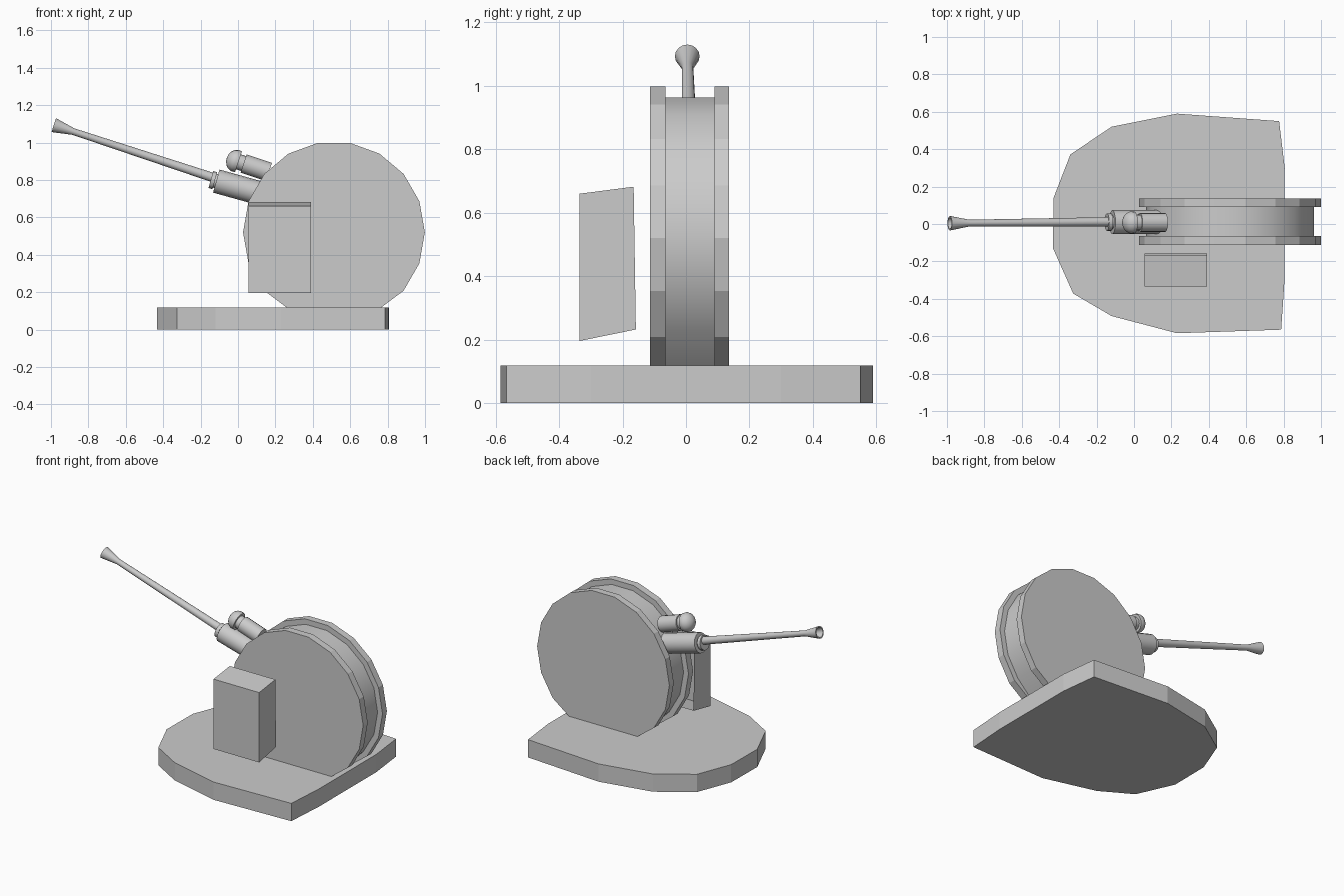
import bpy, bmesh, math
from mathutils import Vector

if "Cube" in bpy.data.objects:
    bpy.data.objects.remove(bpy.data.objects["Cube"])


def make_object(name, bm, smooth=False):
    bmesh.ops.remove_doubles(bm, verts=bm.verts, dist=1e-5)
    bmesh.ops.recalc_face_normals(bm, faces=bm.faces)
    mesh = bpy.data.meshes.new(name)
    bm.to_mesh(mesh)
    bm.free()
    ob = bpy.data.objects.new(name, mesh)
    bpy.context.collection.objects.link(ob)
    if smooth:
        bpy.ops.object.select_all(action='DESELECT')
        ob.select_set(True)
        bpy.context.view_layer.objects.active = ob
        bpy.ops.object.shade_smooth_by_angle(angle=math.radians(32))
    return ob


def prism(name, points, offset, smooth=False, open_end=False):
    """Extrude a planar outline by an offset vector."""
    bm = bmesh.new()
    a = [bm.verts.new(p) for p in points]
    b = [bm.verts.new(Vector(p) + Vector(offset)) for p in points]
    n = len(a)
    bm.faces.new(a)
    if not open_end:
        bm.faces.new(b[::-1])
    for i in range(n):
        j = (i + 1) % n
        bm.faces.new((a[i], b[i], b[j], a[j]))
    return make_object(name, bm, smooth)


def lathe(name, start, end, profile, sides=16):
    """Revolve (distance, radius) pairs about the line from start to end."""
    start = Vector(start)
    axis = (Vector(end) - start).normalized()
    side = Vector((0, 1, 0))
    up = axis.cross(side)
    bm = bmesh.new()
    rings = []
    for d, r in profile:
        ring = []
        for k in range(sides):
            t = math.tau * k / sides
            ring.append(bm.verts.new(start + axis * d + (side * math.cos(t) + up * math.sin(t)) * r))
        rings.append(ring)
    for a, b in zip(rings, rings[1:]):
        for k in range(sides):
            j = (k + 1) % sides
            bm.faces.new((a[k], a[j], b[j], b[k]))
    bm.faces.new(rings[0])
    bm.faces.new(rings[-1][::-1])
    return make_object(name, bm, True)


def wheel(name, radius, y0, y1, smooth=False):
    """18-sided disc, flattened where it rests on the platform."""
    pts = []
    for k in range(18):
        if k in (13, 14):  # lowest corners are cut off by the platform
            continue
        t = math.radians(20 * k)
        pts.append((0.513 + radius * math.cos(t), y0,
                    max(BASE_TOP, 0.52 + radius * math.sin(t))))
        if k == 12:
            pts[-1] = (0.513 - radius * 0.52, y0, BASE_TOP)
    pts = [p if i != 13 else (0.513 + radius * 0.52, y0, BASE_TOP) for i, p in enumerate(pts)]
    return prism(name, pts, (0, y1 - y0, 0), smooth)


BASE_TOP = 0.118

# Platform
outline = [(-0.433, -0.13), (-0.325, -0.372), (-0.12, -0.492), (0.23, -0.584),
           (0.787, -0.565), (0.805, -0.3), (0.806, 0.3), (0.776, 0.55),
           (0.23, 0.59), (-0.12, 0.52), (-0.34, 0.372), (-0.43, 0.14)]
prism("platform", [(x, y, 0) for x, y in outline], (0, 0, BASE_TOP))

# Turret body: two discs with a drum between
wheel("front_disc", 0.486, -0.113, -0.065)
wheel("back_disc", 0.486, 0.09, 0.136)
wheel("drum", 0.45, -0.065, 0.09, smooth=True)

# Side box, leaning top and bottom, open towards the turret
bm = bmesh.new()
section = [(-0.158, 0.232), (-0.335, 0.196), (-0.335, 0.66), (-0.165, 0.682)]
left = [bm.verts.new((0.055, y, z)) for y, z in section]
right = [bm.verts.new((0.39, y, z)) for y, z in section]
bm.faces.new(left)
bm.faces.new(right[::-1])
for i in range(3):
    bm.faces.new((left[i], right[i], right[i + 1], left[i + 1]))
make_object("side_box", bm)

# Barrel with hollow flared muzzle
lathe("barrel", (-0.985, 0.004, 1.093), (-0.11, 0.012, 0.805),
      [(0.10, 0.012), (0.0, 0.031), (0.0, 0.039), (0.11, 0.018), (0.92, 0.025)])

# Sleeve and collar at the root of the barrel
lathe("barrel_sleeve", (-0.145, 0.01, 0.802), (0.2, 0.01, 0.706),
      [(0.0, 0.047), (0.022, 0.047), (0.022, 0.038), (0.03, 0.038), (0.03, 0.064), (0.34, 0.064)])

# Sighting tube with domed cap
dome = [(0.05 * (1 - math.cos(math.radians(a))), 0.06 * math.sin(math.radians(a)))
        for a in (3, 20, 40, 60, 80, 90)]
lathe("sight_tube", (-0.06, 0.008, 0.918), (0.165, 0.008, 0.843),
      dome + [(0.066, 0.058), (0.066, 0.042), (0.095, 0.042), (0.095, 0.051), (0.238, 0.051)])
